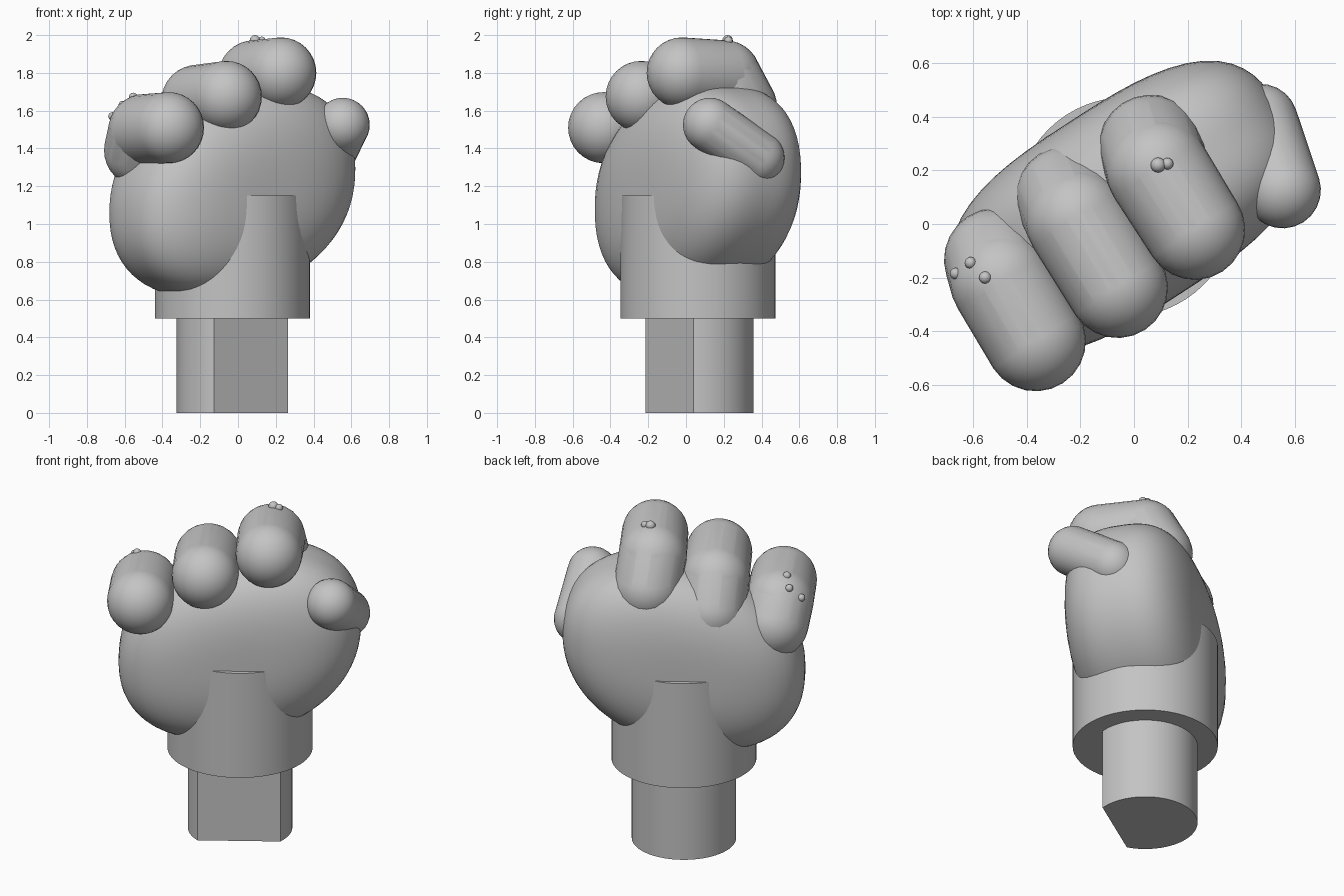
import bpy, bmesh, math
from mathutils import Matrix, Vector

cube = bpy.data.objects.get("Cube")
if cube:
    bpy.data.objects.remove(cube, do_unlink=True)

GREY = (0.55, 0.55, 0.55, 1)
mat = bpy.data.materials.new("plain grey")
mat.use_nodes = True
mat.diffuse_color = GREY
bsdf = next(n for n in mat.node_tree.nodes if n.type == 'BSDF_PRINCIPLED')
bsdf.inputs["Base Color"].default_value = GREY

# The hand is modelled facing -y, then turned about its wrist axis
TURN = Matrix.Translation((-0.03, 0.063, 0)) @ Matrix.Rotation(math.radians(33), 4, 'Z')


def finish(bm, name, matrix=TURN, angle=40):
    bm.transform(matrix)
    bmesh.ops.recalc_face_normals(bm, faces=bm.faces[:])
    mesh = bpy.data.meshes.new(name)
    bm.to_mesh(mesh)
    bm.free()
    mesh.materials.append(mat)
    obj = bpy.data.objects.new(name, mesh)
    bpy.context.collection.objects.link(obj)
    bpy.ops.object.select_all(action='DESELECT')
    obj.select_set(True)
    bpy.context.view_layer.objects.active = obj
    bpy.ops.object.shade_smooth_by_angle(angle=math.radians(angle))


def cylinder(radius, bottom, top):
    bm = bmesh.new()
    bmesh.ops.create_cone(bm, cap_ends=True, segments=64, radius1=radius, radius2=radius,
                          depth=top - bottom,
                          matrix=Matrix.Translation((0, 0, (top + bottom) / 2)))
    return bm


def add_capsule(bm, a, b, radius_a, radius_b):
    """Convex hull around two balls."""
    verts = []
    for centre, radius in ((a, radius_a), (b, radius_b)):
        verts += bmesh.ops.create_uvsphere(bm, u_segments=24, v_segments=16, radius=radius,
                                           matrix=Matrix.Translation(centre))["verts"]
    # Keep only the points, so the hull is a single clean skin
    edges = list({e for v in verts for e in v.link_edges})
    bmesh.ops.delete(bm, geom=edges, context='EDGES_FACES')
    bmesh.ops.convex_hull(bm, input=verts)
    inner = [v for v in bm.verts if not v.link_faces]
    bmesh.ops.delete(bm, geom=inner, context='VERTS')


# Shaft with one flat side
bm = cylinder(0.295, 0, 0.52)
cut = bmesh.ops.bisect_plane(bm, geom=bm.verts[:] + bm.edges[:] + bm.faces[:],
                             plane_co=(0, -0.18, 0), plane_no=(0, -1, 0), clear_outer=True)
rim = [g for g in cut["geom_cut"] if isinstance(g, bmesh.types.BMEdge)]
bmesh.ops.edgenet_fill(bm, edges=rim)
finish(bm, "shaft", angle=25)

# Wrist collar
finish(cylinder(0.41, 0.5, 1.15), "wrist_collar")

# Palm: rounded outline, boxier in depth, sheared so the index side sits higher
bm = bmesh.new()
bmesh.ops.create_uvsphere(bm, u_segments=64, v_segments=40, radius=1)
OUTLINE, DEPTH = 2.2, 2.9
for v in bm.verts:
    r = (abs(v.co.x) ** OUTLINE + abs(v.co.z) ** OUTLINE) ** (1 / OUTLINE)
    p = v.co / (r ** DEPTH + abs(v.co.y) ** DEPTH) ** (1 / DEPTH)
    x, y, z = p.x * 0.685, p.y * 0.382, p.z * 0.545
    v.co = Vector((x, y, 1.175 + z + 0.18 * x))
finish(bm, "palm")

# Curled fingers: tip, knuckle and base points
fingers = {
    "little_finger": ((-0.555, -0.235, 1.51), (-0.54, 0.02, 1.495), (-0.515, 0.10, 1.39)),
    "middle_finger": ((-0.19, -0.235, 1.675), (-0.18, 0.06, 1.65), (-0.165, 0.15, 1.49)),
    "index_finger": ((0.17, -0.21, 1.80), (0.175, 0.055, 1.78), (0.20, 0.14, 1.62)),
}
for name, (tip, knuckle, base) in fingers.items():
    bm = bmesh.new()
    add_capsule(bm, tip, knuckle, 0.188, 0.193)
    add_capsule(bm, knuckle, base, 0.193, 0.193)
    finish(bm, name)

# Thumb
bm = bmesh.new()
add_capsule(bm, (0.525, -0.265, 1.525), (0.595, -0.005, 1.35), 0.143, 0.14)
finish(bm, "thumb")

# Small bumps on the knuckles
bumps = {
    "index_bump_large": (0.09, 0.22, 1.972, 0.028),
    "index_bump_small": (0.125, 0.225, 1.97, 0.022),
    "little_bump_outer": (-0.665, -0.185, 1.57, 0.022),
    "little_bump_back": (-0.61, -0.145, 1.63, 0.022),
    "little_bump_top": (-0.555, -0.2, 1.672, 0.023),
}
for name, (x, y, z, radius) in bumps.items():
    bm = bmesh.new()
    bmesh.ops.create_uvsphere(bm, u_segments=16, v_segments=10, radius=radius)
    finish(bm, name, Matrix.Translation((x, y, z)))
